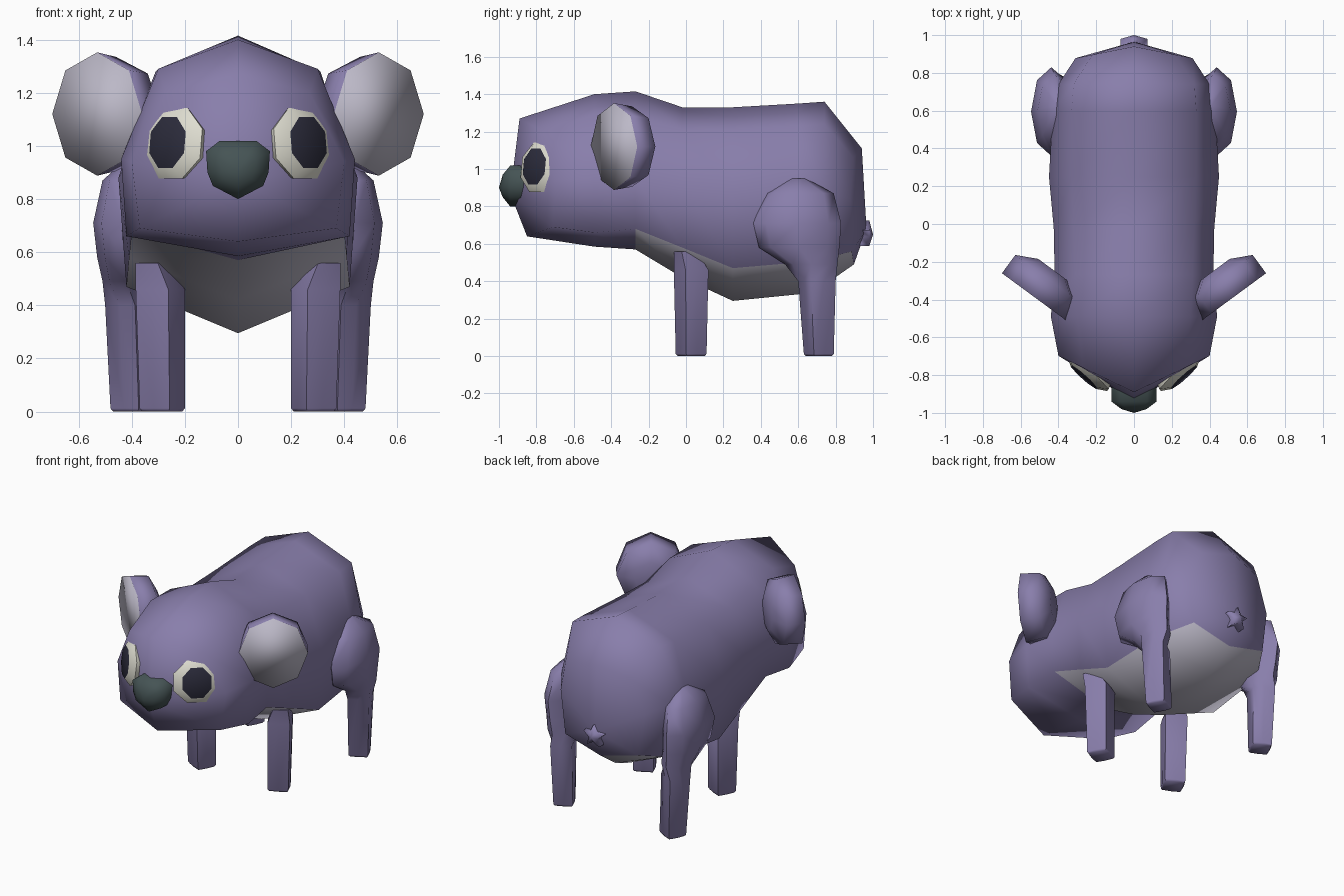
import bpy, bmesh, math
from mathutils import Vector

if "Cube" in bpy.data.objects:
    bpy.data.objects.remove(bpy.data.objects["Cube"])


def material(name, rgb):
    m = bpy.data.materials.new(name)
    m.use_nodes = True
    m.diffuse_color = (*rgb, 1)
    node = next(n for n in m.node_tree.nodes if n.type == 'BSDF_PRINCIPLED')
    node.inputs["Base Color"].default_value = (*rgb, 1)
    node.inputs["Roughness"].default_value = 0.8
    return m


FUR = material("purple fur", (0.25, 0.21, 0.41))
PALE = material("pale grey fur", (0.50, 0.48, 0.57))
CREAM = material("cream eye rim", (0.74, 0.73, 0.64))
DARK = material("dark pupil", (0.025, 0.025, 0.045))
NOSE = material("slate nose", (0.06, 0.088, 0.09))


def loft(name, rings, mats, rule=lambda ring, seg: 0, angle=60):
    """Skin a list of point rings; a ring of one point closes as a fan.
    rule(ring, seg) picks the material; end caps count as ring -1 / last."""
    bm = bmesh.new()
    rows = [[bm.verts.new(p) for p in ring] for ring in rings]
    for i, (a, b) in enumerate(zip(rows, rows[1:])):
        n = max(len(a), len(b))
        for j in range(n):
            k = (j + 1) % n
            if len(a) == 1:
                quad = (a[0], b[j], b[k])
            elif len(b) == 1:
                quad = (a[j], a[k], b[0])
            else:
                quad = (a[j], a[k], b[k], b[j])
            bm.faces.new(quad).material_index = rule(i, j)
    for row, index in ((rows[0], -1), (rows[-1], len(rows) - 1)):
        if len(row) > 2:
            bm.faces.new(row).material_index = rule(index, 0)
    bmesh.ops.recalc_face_normals(bm, faces=bm.faces)
    mesh = bpy.data.meshes.new(name)
    bm.to_mesh(mesh)
    bm.free()
    for m in mats:
        mesh.materials.append(m)
    obj = bpy.data.objects.new(name, mesh)
    bpy.context.collection.objects.link(obj)
    bpy.ops.object.select_all(action='DESELECT')
    obj.select_set(True)
    bpy.context.view_layer.objects.active = obj
    bpy.ops.object.shade_smooth_by_angle(angle=math.radians(angle))
    return obj


def disc(center, u, v, normal, ru, rv, depth, turn=0.0, odd=1.0):
    """Octagon around center, pushed along normal; odd < 1 squares it off."""
    c = Vector(center) + normal * depth
    ring = []
    for i in range(8):
        t = math.tau * i / 8 + turn
        r = odd if i % 2 else 1
        ring.append(c + u * ru * r * math.cos(t) + v * rv * r * math.sin(t))
    return ring


def flip(rings, side):
    return [[(p[0] * side, p[1], p[2]) for p in ring] for ring in rings]


# Body and head: y, top z, shoulder x z, flank x z, low x z, bottom z, sweep
stations = [
    (-.89, 1.27, .27, 1.20, .40, .94, .37, .69, .64, .48),
    (-.49, 1.40, .30, 1.29, .44, .95, .42, .66, .585, 0),
    (-.27, 1.415, .31, 1.28, .42, .95, .40, .68, .57, 0),
    (-.02, 1.33, .32, 1.21, .425, .92, .41, .58, .42, 0),
    (.25, 1.33, .33, 1.21, .45, .88, .42, .47, .295, 0),
    (.60, 1.35, .33, 1.23, .43, .88, .40, .50, .33, 0),
    (.74, 1.36, .32, 1.24, .40, .88, .36, .52, .38, 0),
    (.94, 1.11, .22, 1.06, .31, .84, .27, .56, .49, -.2),
]
rings = [[(0, -.94, .87)]]
for y, top, sx, sz, fx, fz, lx, lz, bottom, sweep in stations:
    half = [(sx, sz), (fx, fz), (lx, lz)]
    loop = [(0, top)] + half + [(0, bottom)] + [(-x, z) for x, z in reversed(half)]
    tuck = .955 if sweep else 1
    rings.append([(x, y * (tuck if z == bottom else 1) + sweep * abs(x), z)
                  for x, z in loop])
rings.append([(0, .965, .68)])
loft("body", rings, [FUR, PALE],
     lambda i, j: int(3 <= i <= 7 and j in (3, 4)), 75)

# Nose: rounded shield tapering to a blunt tip
shield = [(-.07, 1.018), (.07, 1.018), (.12, .98), (.115, .90),
          (.095, .85), (0, .80), (-.095, .85), (-.115, .90), (-.12, .98)]


def shield_ring(y, size):
    return [(x * size, y, .91 + (z - .91) * size) for x, z in shield]


loft("nose", [shield_ring(-.85, 1), shield_ring(-.94, 1), shield_ring(-.98, .55),
              [(0, -1, .9)]], [NOSE])

# Tail: small five-pointed star
star = []
for i in range(10):
    t, r = math.tau * i / 10, (.075, .036)[i % 2]
    star.append((r * math.sin(t), .65 + r * math.cos(t)))
loft("tail", [[(x, .93, z) for x, z in star],
              [(x, .98, z) for x, z in star], [(0, 1, .65)]], [FUR])

UP = Vector((0, 0, 1))


def leg_rings(levels):
    """Levels are z, x min, x max, y min, y max, boxy flag."""
    X, Y = Vector((1, 0, 0)), Vector((0, 1, 0))
    rings = []
    for z, a, b, c, d, boxy in levels:
        turn = -math.radians(18) * boxy
        grow = .5 / math.cos(turn)
        rings.append(disc(((a + b) / 2, (c + d) / 2, z), X, Y, UP,
                          grow * (b - a), grow * (d - c), 0,
                          turn, .76 if boxy else 1))
    return rings


hind = [(0, .33, .47, .64, .78, 1), (.012, .32, .48, .63, .79, 1),
        (.40, .33, .50, .60, .80, 1), (.49, .33, .51, .53, .81, 0),
        (.58, .33, .53, .39, .82, 0), (.71, .33, .545, .36, .83, 0),
        (.87, .33, .51, .42, .79, 0), (.95, .36, .42, .56, .64, 0)]
fore = [(0, .21, .36, -.045, .10, 1), (.012, .20, .37, -.055, .11, 1),
        (.46, .20, .385, -.065, .12, 1), (.56, .26, .385, -.065, .06, 1)]

for side, word in ((1, "left"), (-1, "right")):
    # Legs
    loft(word + "_hind_leg", flip(leg_rings(hind), side), [FUR])
    loft(word + "_front_leg", flip(leg_rings(fore), side), [FUR])

    # Ear: thick soft octagonal disc, pale in front, domed behind
    u = Vector((.34, .25, 0)).normalized()
    n = u.cross(UP)
    c = (.53, -.385, 1.12)
    ear = [disc(c, u, UP, n, .21, .232, 0),
           disc(c, u, UP, n, .21, .215, -.12),
           disc(c, u, UP, n, .10, .11, -.175)]
    loft(word + "_ear", flip(ear, side), [PALE, FUR],
         lambda i, j: int(i >= 0), 110)

    # Eye: low cream rim around a dark flat pupil
    u = Vector((.18, .16, 0)).normalized()
    n = (u.cross(UP) + UP * .12).normalized()
    v = n.cross(u)
    c = (.247, -.79, 1.01)
    turn = math.pi / 8
    eye = [disc(c, u, v, n, .14, .135, -.035, turn),
           disc(c, u, v, n, .152, .145, -.005, turn),
           disc(c, u, v, n, .095, .105, .028, turn)]
    loft(word + "_eye", flip(eye, side), [CREAM, DARK],
         lambda i, j: int(i == 2), 50)
